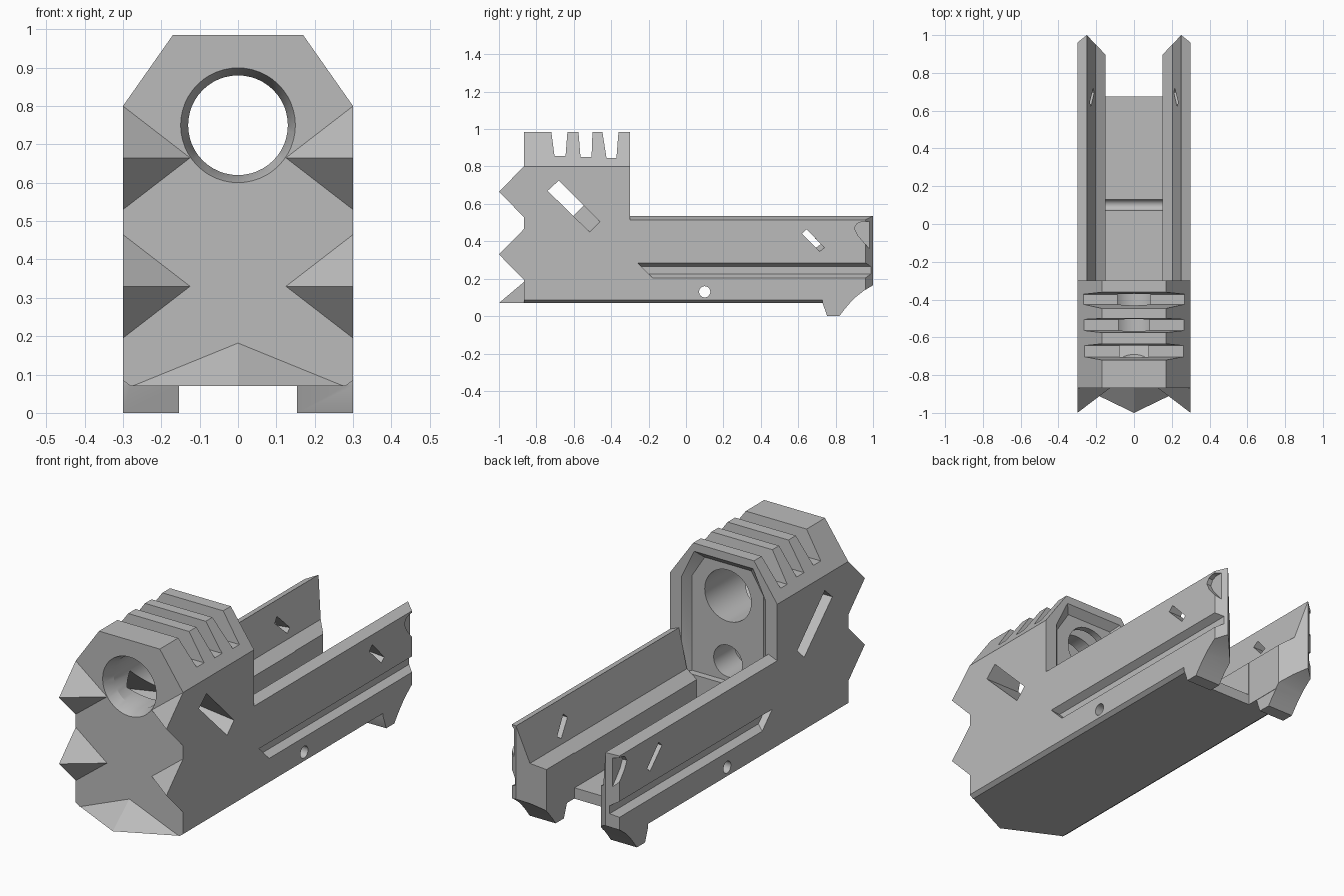
import bpy
import bmesh
import math
from mathutils import Vector, Matrix

if "Cube" in bpy.data.objects:
    bpy.data.objects.remove(bpy.data.objects["Cube"], do_unlink=True)

grey = bpy.data.materials.new("matte_grey")
grey.use_nodes = True
colour = (0.5, 0.5, 0.5, 1)
grey.diffuse_color = colour
grey.node_tree.nodes["Principled BSDF"].inputs["Base Color"].default_value = colour


def finish(name, bm):
    bmesh.ops.recalc_face_normals(bm, faces=bm.faces[:])
    mesh = bpy.data.meshes.new(name)
    bm.to_mesh(mesh)
    bm.free()
    mesh.materials.append(grey)
    ob = bpy.data.objects.new(name, mesh)
    bpy.context.scene.collection.objects.link(ob)
    return ob


def prism(name, points, axis, start, end):
    """Extrude a 2D outline along x, y or z."""
    place = {"x": lambda a, b, d: (d, a, b),
             "y": lambda a, b, d: (a, d, b),
             "z": lambda a, b, d: (a, b, d)}[axis]
    bm = bmesh.new()
    face = bm.faces.new([bm.verts.new(place(a, b, start)) for a, b in points])
    out = bmesh.ops.extrude_face_region(bm, geom=[face])
    moved = [v for v in out["geom"] if isinstance(v, bmesh.types.BMVert)]
    bmesh.ops.translate(bm, verts=moved, vec=Vector(place(0, 0, end - start)))
    return finish(name, bm)


def hull(name, points):
    bm = bmesh.new()
    for p in points:
        bm.verts.new(p)
    bmesh.ops.convex_hull(bm, input=bm.verts[:])
    bmesh.ops.dissolve_limit(bm, angle_limit=0.01, verts=bm.verts[:], edges=bm.edges[:])
    return finish(name, bm)


def cone(name, centre, axis, r1, r2, depth, sides=48):
    """Cylinder or cone centred on a point, r1 at the low end of the axis."""
    turn = Matrix.Rotation(-math.pi / 2, 4, "X") if axis == "y" else Matrix.Rotation(math.pi / 2, 4, "Y")
    bm = bmesh.new()
    bmesh.ops.create_cone(bm, cap_ends=True, segments=sides, radius1=r1, radius2=r2,
                          depth=depth, matrix=Matrix.Translation(centre) @ turn)
    return finish(name, bm)


def combine(target, tool, operation="DIFFERENCE"):
    mod = target.modifiers.new("shape", "BOOLEAN")
    mod.object = tool
    mod.operation = operation
    mod.solver = "EXACT"
    bpy.context.view_layer.objects.active = target
    bpy.ops.object.modifier_apply(modifier=mod.name)
    bpy.data.objects.remove(tool, do_unlink=True)


def mirrored(half):
    return half + [(-x, z) for x, z in reversed(half)]


FRONT, BACK = -0.867, -0.3

# Tall front block and the long open channel behind it
body = prism("housing_body", mirrored([(0.28, 0.07), (0.3, 0.085), (0.3, 0.8), (0.17, 0.985)]),
             "y", FRONT, BACK)
channel = prism("channel", mirrored([(0.28, 0.07), (0.3, 0.085), (0.3, 0.515), (0.25, 0.535),
                                     (0.205, 0.34), (0.15, 0.3), (0.15, 0.125)]), "y", BACK, 1)

# Channel: open rear floor, then the feet
combine(channel, prism("floor_cut", [(-0.152, 0.675), (0.152, 0.675), (0.152, 1.1), (-0.152, 1.1)],
                       "z", -0.1, 0.7))
for s in (1, -1):
    foot = [(0.73, 0.07), (0.755, 0), (0.85, 0), (0.95, 0.1), (0.95, 0.15), (0.73, 0.15)]
    combine(channel, prism("foot", foot, "x", s * 0.154, s * 0.3), "UNION")
    # Curved underside of the rear end
    curve = [(0.82, -0.1), (0.82, 0), (0.845, 0.033), (0.87, 0.063), (0.905, 0.1),
             (0.95, 0.135), (1.0, 0.165), (1.1, 0.2), (1.1, -0.1)]
    combine(channel, prism("curve_cut", curve, "x", s * 0.1, s * 0.35))
    # Pointed rear wall ends
    tip = [(0.35, 0.92), (0.25, 1), (0.14, 0.885), (0.1, 0.885), (0.1, 1.1), (0.35, 1.1)]
    combine(channel, prism("tip_cut", [(s * x, y) for x, y in tip], "z", -0.1, 0.7))
    # Thumb scoop at the rear edge
    scoop = [(0.9, 0.47), (0.915, 0.495), (0.94, 0.505), (1.05, 0.505), (1.05, 0.33), (0.98, 0.36), (0.92, 0.43)]
    combine(channel, prism("scoop_cut", scoop, "x", s * 0.275, s * 0.35))
    # Side rail groove with sloped edges
    rail = [(0.3, 0.285, -0.26), (0.3, 0.205, -0.18), (0.265, 0.265, -0.24), (0.265, 0.225, -0.2),
            (0.32, 0.285, -0.26), (0.32, 0.205, -0.18)]
    combine(channel, hull("rail_cut", [(s * x, y, z) for x, z, y0 in rail for y in (y0, 1.1)]))

# Cross pin hole
combine(channel, cone("pin_cut", (0, 0.1, 0.13), "x", 0.03, 0.03, 1, 24))


def side_slot(target, outer, inner, depth):
    """Diagonal slot whose lower end slopes inward."""
    for s in (1, -1):
        pts = [(s * 0.301, y, z) for y, z in outer] + [(s * depth, y, z) for y, z in inner]
        combine(target, hull("slot_cut", pts))


side_slot(channel, [(0.62, 0.44), (0.645, 0.465), (0.74, 0.365), (0.715, 0.345)],
          [(0.62, 0.44), (0.645, 0.465), (0.715, 0.39), (0.69, 0.37)], 0.19)
side_slot(body, [(-0.74, 0.67), (-0.68, 0.725), (-0.46, 0.505), (-0.515, 0.45)],
          [(-0.74, 0.67), (-0.68, 0.725), (-0.55, 0.6), (-0.61, 0.54)], -0.02)

# Bore with flared mouth, and the blind hole below it
combine(body, cone("bore_cut", (0, -0.6, 0.75), "y", 0.13, 0.13, 1))
combine(body, cone("mouth_cut", (0, FRONT + 0.03, 0.75), "y", 0.15, 0.13, 0.062))
combine(body, cone("rod_cut", (0, -0.35, 0.42), "y", 0.08, 0.08, 0.3))

# Shallow bevelled recess in the back of the block
recess = []
for grow, y in ((0, BACK - 0.035), (0.035, BACK + 0.001)):
    for x, z in mirrored([(0.2 + grow, 0.32), (0.2 + grow, 0.8), (0.13 + grow, 0.91 + grow)]):
        recess.append((x, y, z))
combine(body, hull("recess_cut", recess))

# Cross grooves in the top
for t0, t1, b0, b1, low in ((-0.72, -0.634, -0.703, -0.644, 0.855),
                            (-0.575, -0.5, -0.564, -0.505, 0.85),
                            (-0.447, -0.361, -0.425, -0.372, 0.845)):
    combine(body, prism("groove_cut", [(t0, 0.985), (b0, low), (b1, low), (t1, 0.985), (t1, 1.1), (t0, 1.1)],
                        "x", -0.4, 0.4))

combine(body, channel, "UNION")

# Front teeth: two on each side, one along the bottom
for side, s in (("left", 1), ("right", -1)):
    for level, z in (("upper", 0.665), ("lower", 0.33)):
        hull(f"{side}_{level}_tooth", [(s * 0.3, -1, z), (s * 0.3, FRONT, z + 0.135),
                                       (s * 0.3, FRONT, z - 0.135), (s * 0.125, FRONT, z)])
hull("bottom_tooth", [(0, -1, 0.07), (-0.275, FRONT, 0.07), (0.275, FRONT, 0.07), (0, FRONT, 0.182)])

# Smooth round holes, sharp edges elsewhere
bpy.ops.object.select_all(action="DESELECT")
body.select_set(True)
bpy.context.view_layer.objects.active = body
bpy.ops.object.shade_smooth_by_angle(angle=math.radians(20))
